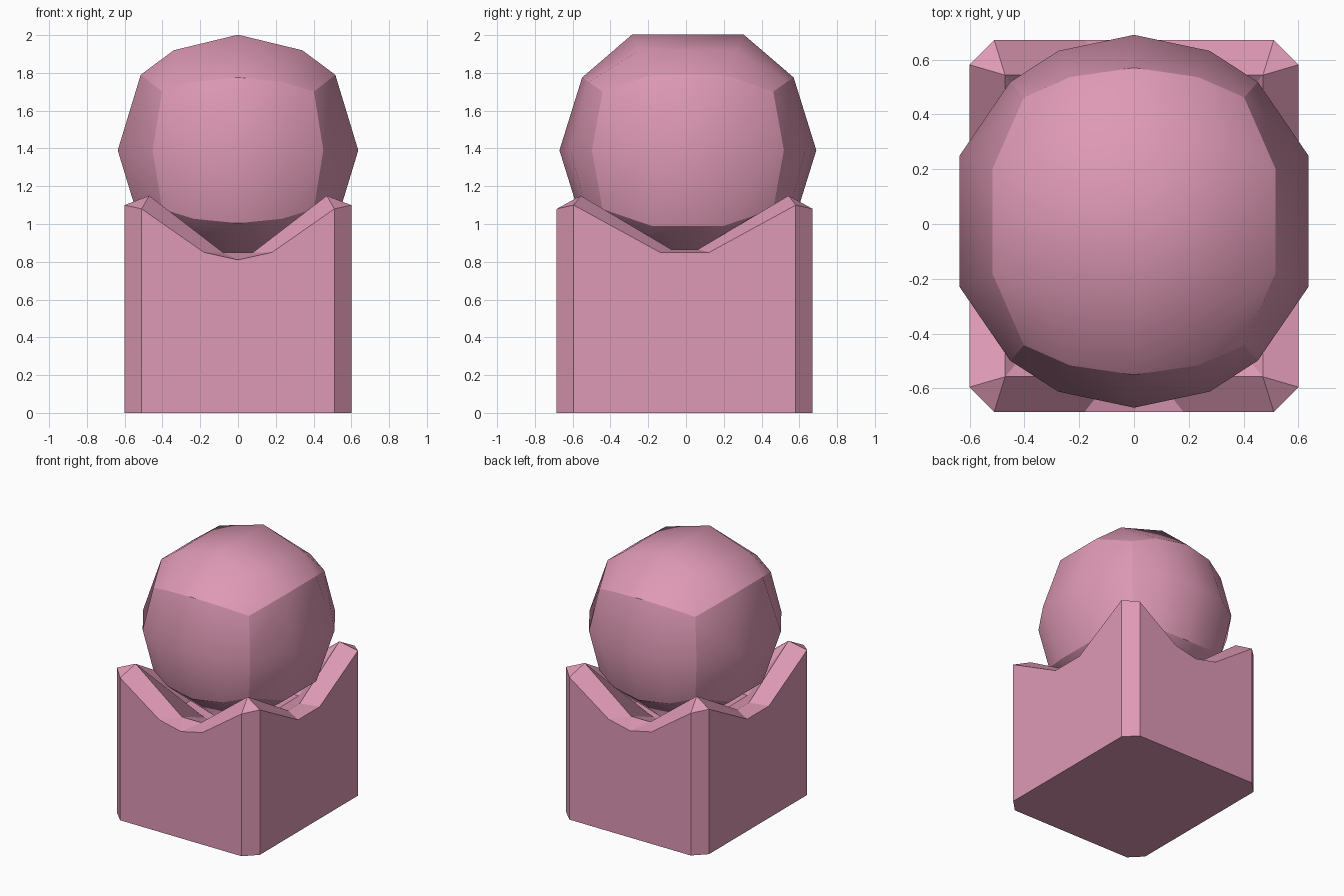
import bpy, bmesh
from mathutils import Vector

if "Cube" in bpy.data.objects:
    bpy.data.objects.remove(bpy.data.objects["Cube"])

pink = bpy.data.materials.new("pink")
pink.diffuse_color = (0.73, 0.32, 0.46, 1)
pink.use_nodes = True
pink.node_tree.nodes["Principled BSDF"].inputs["Base Color"].default_value = pink.diffuse_color


def finish(bm, name):
    bmesh.ops.recalc_face_normals(bm, faces=bm.faces)
    me = bpy.data.meshes.new(name)
    bm.to_mesh(me)
    bm.free()
    me.materials.append(pink)
    ob = bpy.data.objects.new(name, me)
    bpy.context.collection.objects.link(ob)
    return ob


# Ball: gridded box pushed out to a sphere, with the box edges kept sharp
def make_ball(centre, radius, half, cuts):
    bm = bmesh.new()
    for axis in range(3):
        u, v = [a for a in range(3) if a != axis]
        for side in (-1, 1):
            def point(i, j):
                p = Vector((0, 0, 0))
                p[axis] = side * half[axis]
                p[u] = half[u] * (2 * i / cuts[u] - 1)
                p[v] = half[v] * (2 * j / cuts[v] - 1)
                return bm.verts.new(p)
            grid = [[point(i, j) for j in range(cuts[v] + 1)] for i in range(cuts[u] + 1)]
            for i in range(cuts[u]):
                for j in range(cuts[v]):
                    bm.faces.new((grid[i][j], grid[i + 1][j], grid[i + 1][j + 1], grid[i][j + 1]))
    bmesh.ops.remove_doubles(bm, verts=bm.verts, dist=0.001)
    bm.normal_update()
    for f in bm.faces:
        f.smooth = True
    for e in bm.edges:
        e.smooth = e.calc_face_angle() < 0.5
    for v in bm.verts:
        v.co = v.co.normalized() * radius + Vector(centre)
    return finish(bm, "ball")


make_ball((0, 0.01, 1.39), 0.68, (0.40, 0.45, 0.31), (4, 3, 2))


# Pedestal: chamfered block with a dipped rim and a hollow for the ball
def make_pedestal():
    bm = bmesh.new()
    front = [(-0.51, -0.678, 1.08), (-0.18, -0.678, 0.85), (0, -0.678, 0.81),
             (0.18, -0.678, 0.85), (0.51, -0.678, 1.08)]
    right = [(0.6, -0.588, 1.10), (0.6, -0.13, 0.85), (0.6, 0.13, 0.85), (0.6, 0.588, 1.10)]
    half_in = [(-0.47, -0.55, 1.15), (-0.08, -0.55, 0.85), (0.08, -0.55, 0.85),
               (0.47, -0.55, 1.15), (0.475, -0.07, 0.865), (0.475, 0.07, 0.865)]

    def ring(half):
        return [bm.verts.new((s * x, s * y - 0.007, z)) for s in (1, -1) for x, y, z in half]

    def strip(a, b):
        for i in range(len(a)):
            k = (i + 1) % len(a)
            bm.faces.new((a[i], a[k], b[k], b[i]))

    outer, inner = ring(front + right), ring(half_in)
    # Block walls and underside
    base = [bm.verts.new((v.co.x, v.co.y, 0)) for v in outer]
    strip(base, outer)
    bm.faces.new(base)
    # Rim, one half turn at a time
    for h in (0, 1):
        o = [outer[(9 * h + i) % 18] for i in range(10)]
        n = [inner[(6 * h + i) % 12] for i in range(7)]
        for f in ((o[0], o[1], n[1], n[0]), (o[1], o[2], o[3], n[2], n[1]),
                  (o[3], o[4], n[3], n[2]), (o[4], o[5], n[3]),
                  (o[5], o[6], n[4], n[3]), (o[6], o[7], n[5], n[4]),
                  (o[7], o[8], n[6], n[5]), (o[8], o[9], n[6])):
            bm.faces.new(f)
    # Hollow
    floor = [bm.verts.new((v.co.x * 0.6, v.co.y * 0.6, 0.77)) for v in inner]
    strip(inner, floor)
    bm.faces.new(floor)
    bmesh.ops.triangulate(bm, faces=[f for f in bm.faces if len(f.verts) == 5])
    return finish(bm, "pedestal")


make_pedestal()
